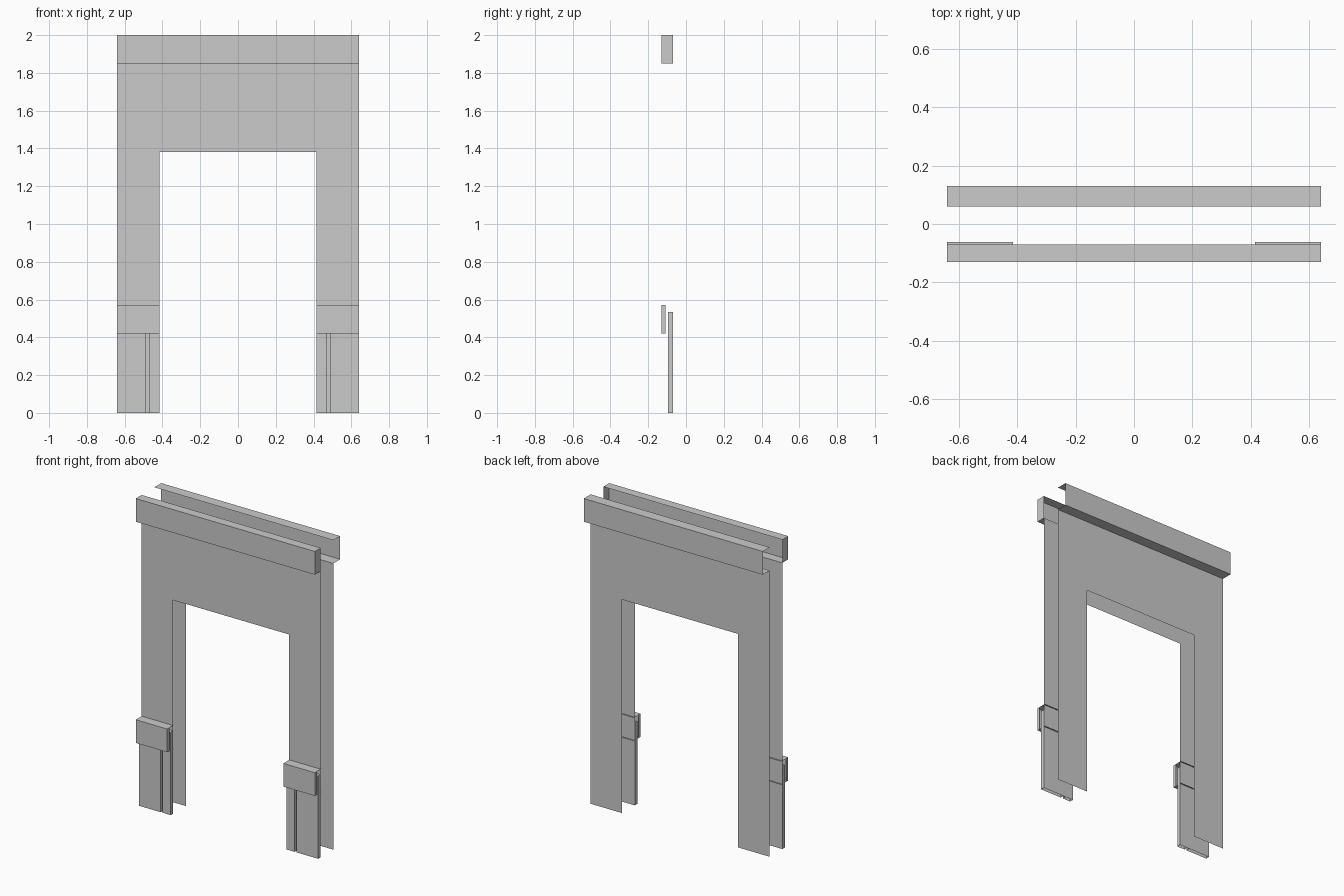
import bpy, bmesh

old = bpy.data.objects.get("Cube")
if old:
    bpy.data.objects.remove(old, do_unlink=True)

grey = bpy.data.materials.new("plain_grey")
grey.use_nodes = True
color = (0.6, 0.6, 0.6, 1)
grey.diffuse_color = color
grey.node_tree.nodes["Principled BSDF"].inputs["Base Color"].default_value = color

HALF, INNER = 0.64, 0.415   # outer and opening half widths
BEAM_BASE, TOP = 1.85, 2.0


def finish(name, bm):
    mesh = bpy.data.meshes.new(name)
    bm.to_mesh(mesh)
    bm.free()
    mesh.materials.append(grey)
    obj = bpy.data.objects.new(name, mesh)
    bpy.context.collection.objects.link(obj)
    return obj


def shell(name, x, y, z, sides):
    """Thin box that keeps only the listed sides."""
    x, y, z = sorted(x), sorted(y), sorted(z)
    bm = bmesh.new()
    v = {(i, j, k): bm.verts.new((x[i], y[j], z[k]))
         for i in (0, 1) for j in (0, 1) for k in (0, 1)}
    for side in sides.split():
        axis, end = "xyz".index(side[0]), int(side[1] == "+")
        ring = []
        for a, b in ((0, 0), (1, 0), (1, 1), (0, 1)):
            key = [a, b]
            key.insert(axis, end)
            ring.append(v[tuple(key)])
        # keep the winding pointing outward
        if (end == 1) == (axis == 1):
            ring.reverse()
        bm.faces.new(ring)
    loose = [p for p in bm.verts if not p.link_faces]
    bmesh.ops.delete(bm, geom=loose, context="VERTS")
    return finish(name, bm)


def wall(name, y, backward):
    """Flat sheet with a doorway opening."""
    half = [(INNER, 1.38), (INNER, 0), (HALF, 0), (HALF, BEAM_BASE)]
    outline = half + [(-x, z) for x, z in reversed(half)]
    if backward:
        outline.reverse()
    bm = bmesh.new()
    bm.faces.new([bm.verts.new((x, y, z)) for x, z in outline])
    return finish(name, bm)


# Front and back wall sheets
wall("front_wall", -0.07, False)
wall("back_wall", 0.06, True)

# Hollow top beams: the front one has end caps, the back one is open
shell("front_beam", (-HALF, HALF), (-0.13, -0.07), (BEAM_BASE, TOP),
      "y- z+ z- x+ x-")
shell("back_beam", (-HALF, HALF), (0.06, 0.13), (BEAM_BASE, TOP), "y+ z+ z-")

# Leg cladding, mirrored to both legs
for side, s in (("left", 1), ("right", -1)):
    # Two plinth boards with a narrow groove between them
    for part, a, b in (("inner", 0.415, 0.472), ("outer", 0.486, HALF)):
        shell(f"{side}_{part}_plinth", (s * a, s * b), (-0.095, -0.07),
              (0, 0.535), "y- x+ x- z+")
    # Raised band above the plinth, with shallow side returns
    span, height = (s * INNER, s * HALF), (0.42, 0.57)
    shell(f"{side}_band", span, (-0.13, -0.062), height, "y- z+ z-")
    shell(f"{side}_band_returns", span, (-0.13, -0.108), height, "x+ x-")
